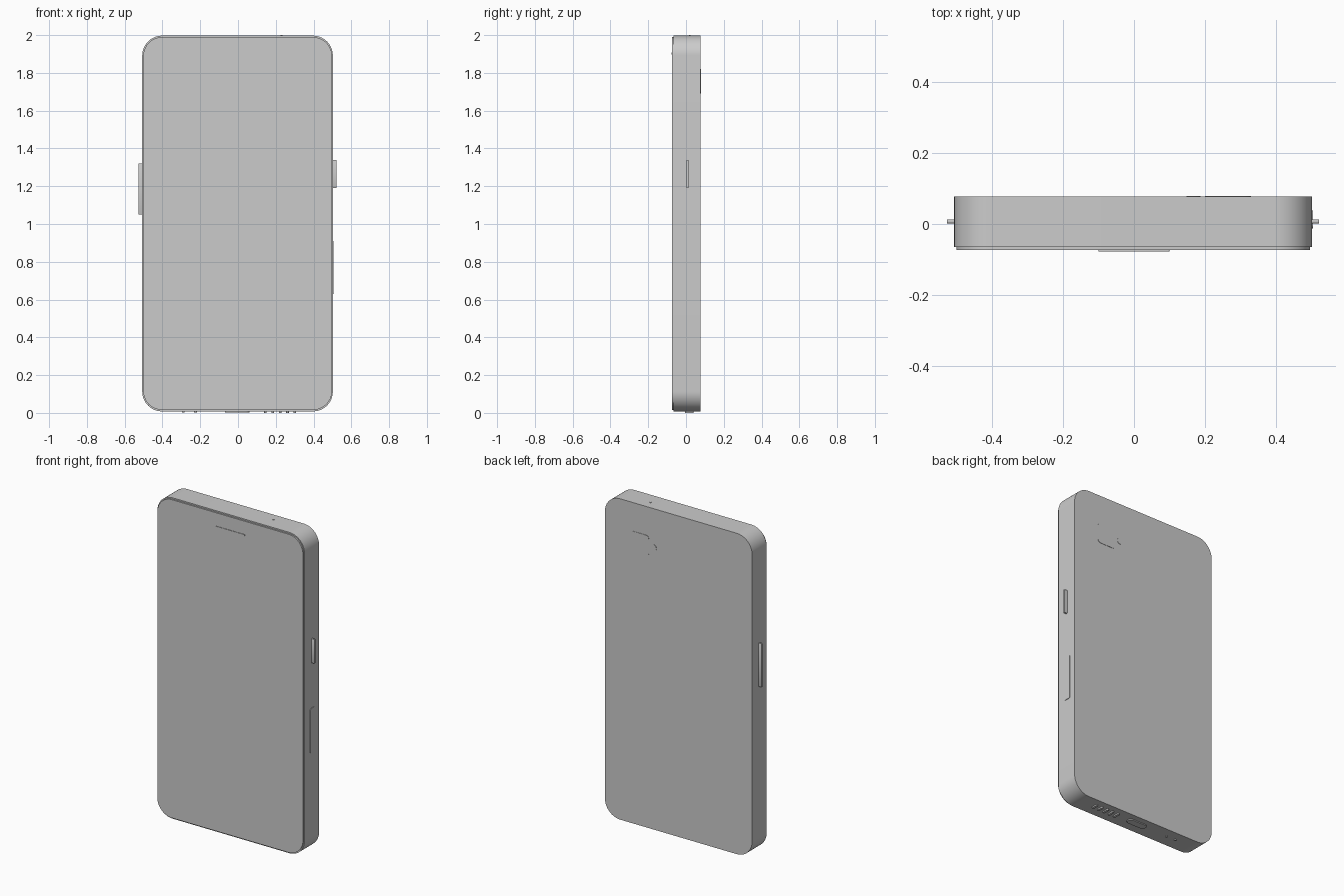
import bpy, bmesh
from math import sin, cos, pi
from mathutils import Vector

if "Cube" in bpy.data.objects:
    bpy.data.objects.remove(bpy.data.objects["Cube"])

# axis -> (local u direction, local v direction, extrusion direction)
FRAMES = {
    'x': (Vector((0, 1, 0)), Vector((0, 0, 1)), Vector((1, 0, 0))),
    'y': (Vector((1, 0, 0)), Vector((0, 0, 1)), Vector((0, 1, 0))),
    'z': (Vector((1, 0, 0)), Vector((0, 1, 0)), Vector((0, 0, 1))),
}


def slab(name, axis, u, v, depth, radius, seg=6):
    """Rounded rectangle spanning u and v, extruded along axis over depth."""
    du, dv, dn = FRAMES[axis]
    corners = [(u[1] - radius, v[1] - radius, 0), (u[0] + radius, v[1] - radius, 1),
               (u[0] + radius, v[0] + radius, 2), (u[1] - radius, v[0] + radius, 3)]
    outline = []
    for cu, cv, quarter in corners:
        for i in range(seg + 1):
            a = (quarter + i / seg) * pi / 2
            outline.append(du * (cu + radius * cos(a)) + dv * (cv + radius * sin(a)))
    bm = bmesh.new()
    low = [bm.verts.new(p + dn * depth[0]) for p in outline]
    high = [bm.verts.new(p + dn * depth[1]) for p in outline]
    bm.faces.new(low[::-1])
    bm.faces.new(high)
    n = len(outline)
    for i in range(n):
        j = (i + 1) % n
        bm.faces.new((low[i], low[j], high[j], high[i]))
    bmesh.ops.remove_doubles(bm, verts=bm.verts, dist=1e-6)
    bmesh.ops.recalc_face_normals(bm, faces=bm.faces)
    mesh = bpy.data.meshes.new(name)
    bm.to_mesh(mesh)
    bm.free()
    obj = bpy.data.objects.new(name, mesh)
    bpy.context.collection.objects.link(obj)
    bpy.ops.object.select_all(action='DESELECT')
    obj.select_set(True)
    bpy.context.view_layer.objects.active = obj
    bpy.ops.object.shade_smooth_by_angle(angle=pi / 6)
    return obj


def dot(name, axis, u, v, r, depth):
    """Small round inlay: a rounded square whose corners meet."""
    return slab(name, axis, (u - r, u + r), (v - r, v + r), depth, r)


# Case and front glass
slab("body", 'y', (-0.507, 0.502), (0.008, 1.997), (-0.065, 0.077), 0.105, 16)
slab("screen", 'y', (-0.501, 0.497), (0.016, 1.989), (-0.074, -0.065), 0.099, 16)
slab("earpiece", 'y', (-0.1, 0.1), (1.897, 1.907), (-0.077, -0.070), 0.004, 4)

# Side buttons and card tray
slab("volume_button", 'x', (0.002, 0.013), (1.05, 1.32), (-0.527, -0.49), 0.002, 2)
slab("power_button", 'x', (0.002, 0.013), (1.19, 1.34), (0.49, 0.522), 0.002, 2)
slab("card_tray", 'x', (-0.012, 0.038), (0.63, 0.91), (0.49, 0.505), 0.012)

# Rear camera and flash
slab("camera_plate", 'y', (0.20, 0.33), (1.69, 1.82), (0.07, 0.079), 0.02)
dot("flash", 'y', 0.168, 1.755, 0.02, (0.07, 0.079))

# Top microphone
dot("top_microphone", 'z', 0.23, 0.02, 0.005, (1.98, 2.0))

# Bottom connector, screws and speaker slots
slab("charging_port", 'z', (-0.07, 0.06), (-0.005, 0.04), (0.002, 0.03), 0.02)
for i, x in enumerate((-0.29, -0.225)):
    dot(f"bottom_screw_{i + 1}", 'z', x, 0.017, 0.007, (0.002, 0.03))
for i in range(5):
    x = 0.145 + i * 0.039
    slab(f"speaker_slot_{i + 1}", 'z', (x - 0.007, x + 0.007), (-0.005, 0.04), (0.0, 0.03), 0.006, 4)
